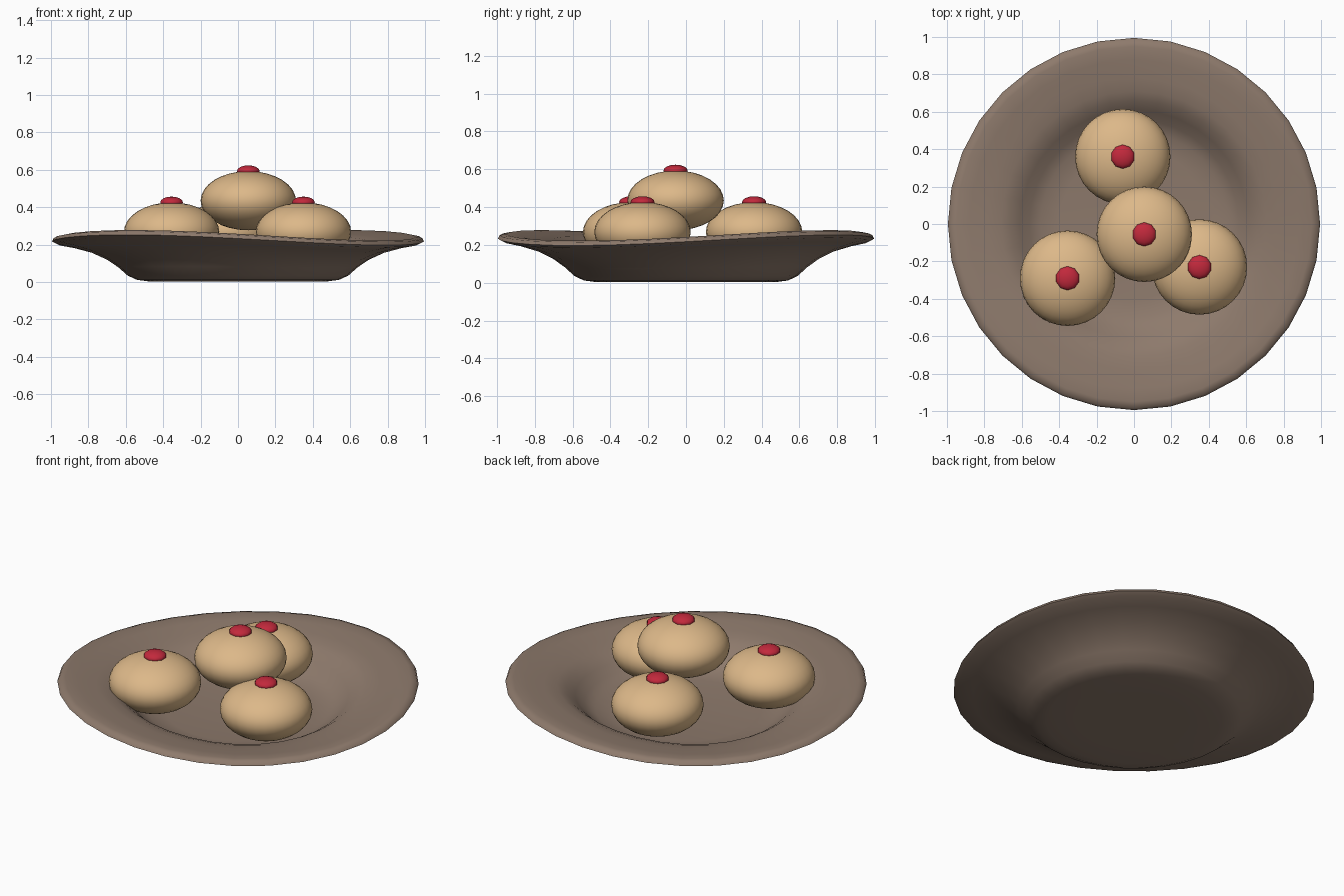
import bpy
import bmesh
from math import sin, cos, pi, radians

if "Cube" in bpy.data.objects:
    bpy.data.objects.remove(bpy.data.objects["Cube"], do_unlink=True)


def material(name, rgb):
    m = bpy.data.materials.new(name)
    m.use_nodes = True
    m.diffuse_color = (*rgb, 1)
    m.node_tree.nodes["Principled BSDF"].inputs["Base Color"].default_value = (*rgb, 1)
    return m


clay = material("brown clay", (0.27, 0.195, 0.15))
dough = material("golden dough", (0.72, 0.48, 0.25))
red = material("cherry red", (0.54, 0.022, 0.045))


def finish(ob, mat, angle):
    ob.data.materials.append(mat)
    bpy.ops.object.select_all(action="DESELECT")
    ob.select_set(True)
    bpy.context.view_layer.objects.active = ob
    bpy.ops.object.shade_smooth_by_angle(angle=radians(angle))


def lathe(name, profile, segments, warp):
    """Turn a profile that starts and ends on the axis, bending it with warp."""
    bm = bmesh.new()
    rings = []
    for r, z in profile:
        if r == 0:
            rings.append([bm.verts.new((0, 0, z))] * segments)
            continue
        angles = [2 * pi * i / segments for i in range(segments)]
        rings.append([bm.verts.new((r * cos(a), r * sin(a), z + warp(r, z, a))) for a in angles])
    for low, high in zip(rings, rings[1:]):
        for i in range(segments):
            j = (i + 1) % segments
            corners = dict.fromkeys((low[i], low[j], high[j], high[i]))
            bm.faces.new(list(corners))
    bmesh.ops.recalc_face_normals(bm, faces=bm.faces)
    mesh = bpy.data.meshes.new(name)
    bm.to_mesh(mesh)
    bm.free()
    ob = bpy.data.objects.new(name, mesh)
    bpy.context.collection.objects.link(ob)
    return ob


def ellipsoid(name, centre, radius, half_height, segments, rings, mat):
    bpy.ops.mesh.primitive_uv_sphere_add(segments=segments, ring_count=rings, location=centre)
    ob = bpy.context.object
    ob.name = name
    ob.scale = (radius, radius, half_height)
    finish(ob, mat, 60)


# Hand-thrown plate with a gently warped rim
plate_profile = [
    (0, 0.005), (0.3, 0.004), (0.48, 0.004), (0.54, 0.012), (0.59, 0.035),
    (0.64, 0.08), (0.70, 0.122), (0.79, 0.165), (0.89, 0.195), (0.97, 0.212),
    (0.995, 0.225), (0.985, 0.243), (0.95, 0.25), (0.88, 0.243), (0.78, 0.23),
    (0.71, 0.218), (0.66, 0.198), (0.61, 0.163), (0.56, 0.12), (0.5, 0.09),
    (0.4, 0.078), (0, 0.075),
]


def rim_warp(r, z, a):
    return (0.027 * sin(2 * a) - 0.008 * cos(2 * a)) * min(1, z / 0.22) ** 2


finish(lathe("plate", plate_profile, 32, rim_warp), clay, 60)

# Three buns on the plate, one stacked on top, each with a cherry
buns = {
    "top": (0.055, -0.055, 0.435),
    "left": (0.35, -0.23, 0.268),
    "right": (-0.355, -0.29, 0.268),
    "back": (-0.06, 0.36, 0.268),
}
for label, (x, y, z) in buns.items():
    ellipsoid(label + "_bun", (x, y, z), 0.255, 0.158, 32, 16, dough)
    ellipsoid(label + "_cherry", (x, y, z + 0.158), 0.064, 0.031, 10, 8, red)
